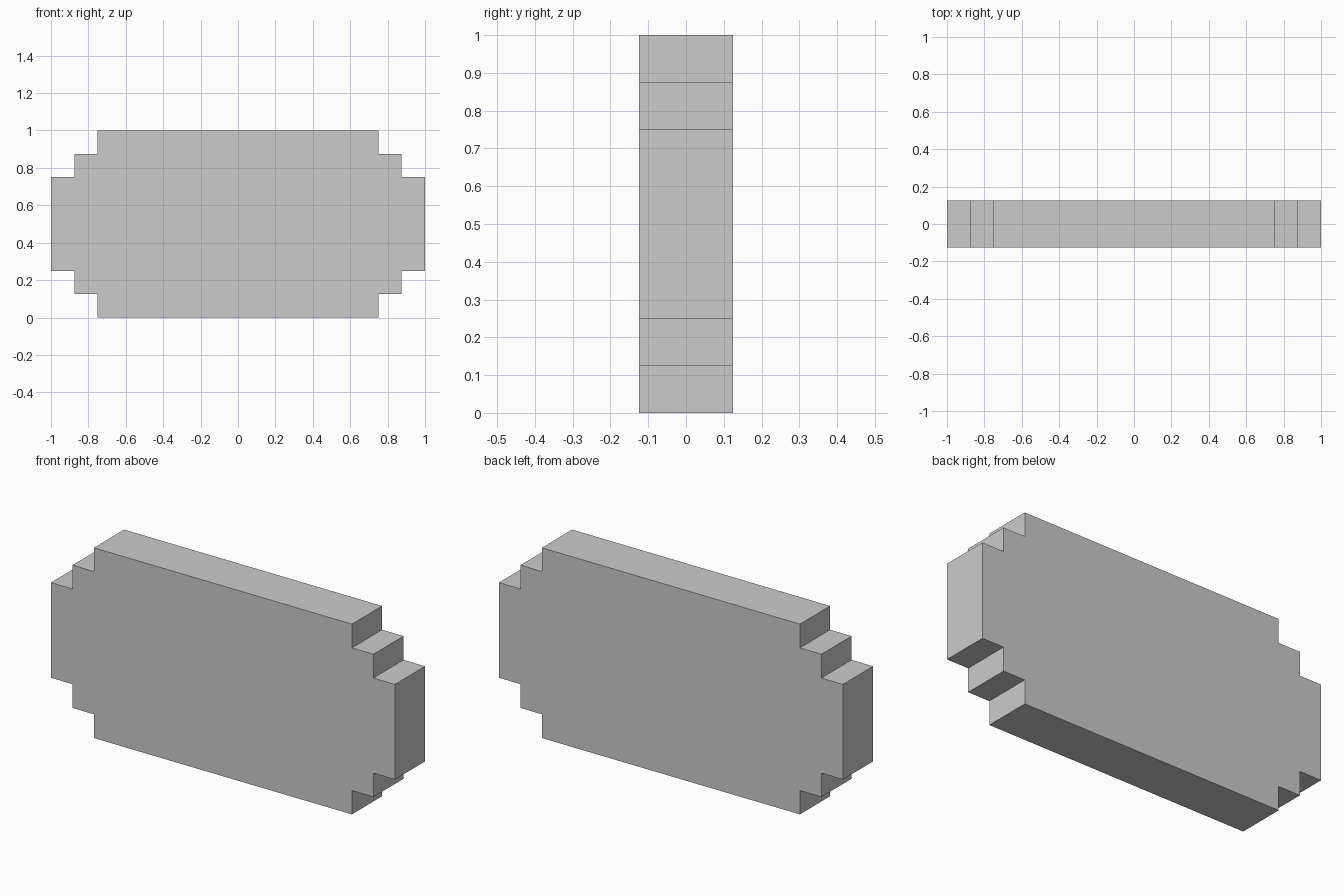
import bpy
import bmesh

if "Cube" in bpy.data.objects:
    bpy.data.objects.remove(bpy.data.objects["Cube"])

HALF_DEPTH = 0.125

# One quarter of the stepped outline, measured from the centre (x, z)
quarter = [(1.0, 0.25), (0.875, 0.25), (0.875, 0.375),
           (0.75, 0.375), (0.75, 0.5)]

# Mirror the quarter into a full counter-clockwise outline
half = quarter + [(-x, z) for x, z in reversed(quarter)]
outline = half + [(-x, -z) for x, z in half]

# Stepped slab: front face extruded to the back
bm = bmesh.new()
front = bm.faces.new([bm.verts.new((x, -HALF_DEPTH, z + 0.5)) for x, z in outline])
result = bmesh.ops.extrude_face_region(bm, geom=[front], use_keep_orig=True)
back_verts = [g for g in result["geom"] if isinstance(g, bmesh.types.BMVert)]
bmesh.ops.translate(bm, verts=back_verts, vec=(0, 2 * HALF_DEPTH, 0))
bmesh.ops.recalc_face_normals(bm, faces=bm.faces)

mesh = bpy.data.meshes.new("stepped_slab")
bm.to_mesh(mesh)
bm.free()
slab = bpy.data.objects.new("stepped_slab", mesh)
bpy.context.collection.objects.link(slab)
